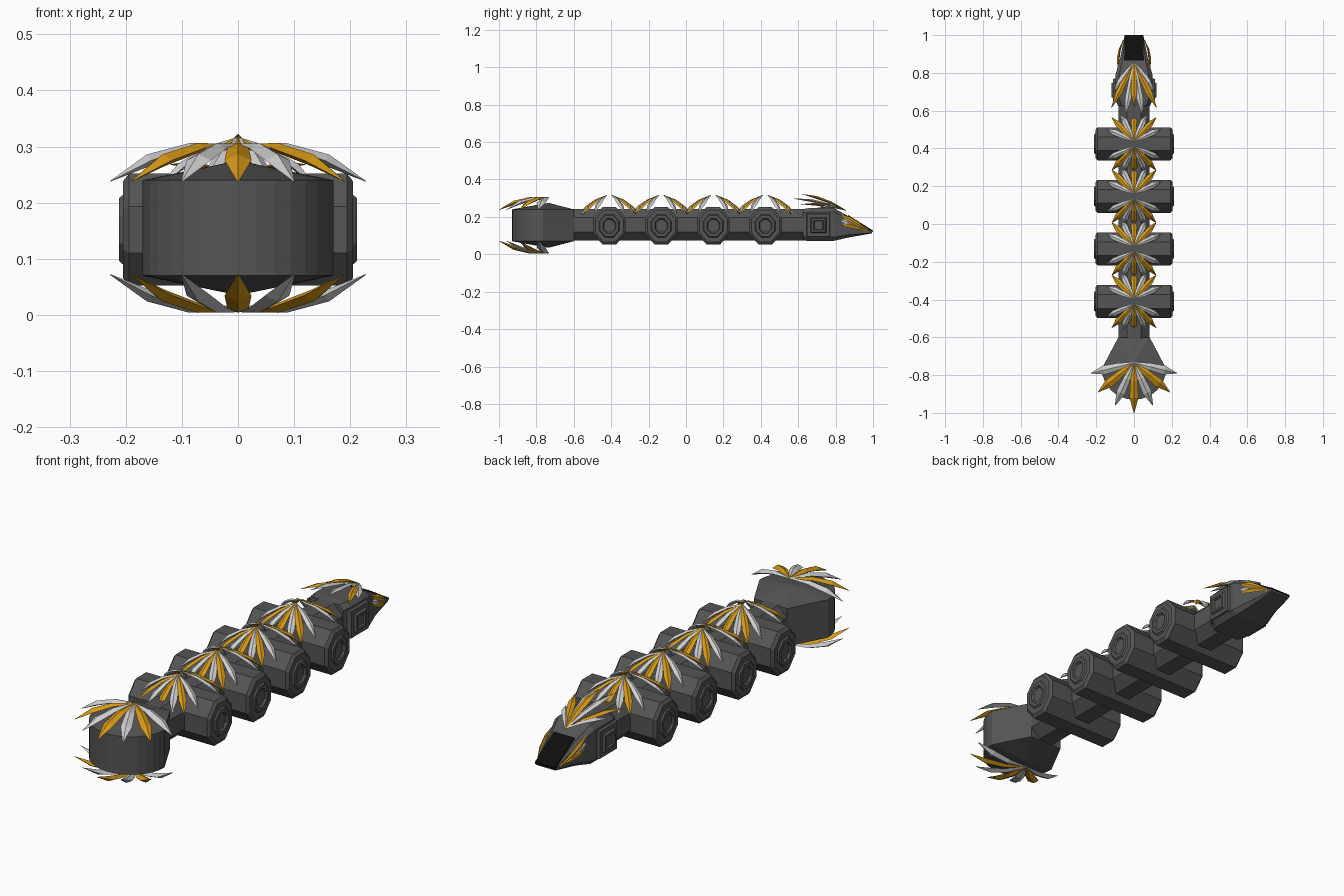
import bpy, bmesh, math
from mathutils import Vector

if "Cube" in bpy.data.objects:
    bpy.data.objects.remove(bpy.data.objects["Cube"])


def mat(name, c):
    m = bpy.data.materials.new(name)
    m.diffuse_color = (*c, 1)
    m.use_nodes = True
    m.node_tree.nodes["Principled BSDF"].inputs["Base Color"].default_value = m.diffuse_color
    return m


GREY = mat("dark grey hull", (0.09, 0.09, 0.09))
GOLD = mat("amber", (0.68, 0.32, 0.008))
PALE = mat("pale grey", (0.62, 0.62, 0.62))
BLACK = mat("black glass", (0.004, 0.004, 0.004))


def finish(name, bm, mats):
    bmesh.ops.recalc_face_normals(bm, faces=bm.faces)
    me = bpy.data.meshes.new(name)
    bm.to_mesh(me)
    bm.free()
    for m in mats:
        me.materials.append(m)
    ob = bpy.data.objects.new(name, me)
    bpy.context.collection.objects.link(ob)
    return ob


def loft(bm, rings, mi=0):
    """Skin closed rings of points and cap both ends."""
    vs = [[bm.verts.new(p) for p in r] for r in rings]
    n = len(vs[0])
    for a, b in zip(vs, vs[1:]):
        for i in range(n):
            bm.faces.new((a[i], a[(i + 1) % n], b[(i + 1) % n], b[i])).material_index = mi
    bm.faces.new(vs[0]).material_index = mi
    bm.faces.new(vs[-1]).material_index = mi


def section(y, hw, z0, z1, c):
    """Chamfered rectangle across the ship."""
    return [(-hw + c, y, z0), (hw - c, y, z0), (hw, y, z0 + c), (hw, y, z1 - c),
            (hw - c, y, z1), (-hw + c, y, z1), (-hw, y, z1 - c), (-hw, y, z0 + c)]


def petal(bm, root, tip, up, w, mi, bulge=0.02):
    """Curved, ridged blade from root to tip."""
    root, tip, up = Vector(root), Vector(tip), Vector(up).normalized()
    d = tip - root
    side = d.cross(up).normalized()
    nrm = side.cross(d).normalized()
    rings = []
    for t, k in ((0, 0.2), (0.35, 0.8), (0.68, 1), (1, 0.06)):
        p = root + d * t + nrm * (bulge * 4 * t * (1 - t))
        rings.append([p + side * w * k, p + nrm * w * 0.45 * k,
                      p - side * w * k, p - nrm * w * 0.45 * k])
    loft(bm, rings, mi)


def fan(name, root, tips, up, w, bulge=0.02):
    """Blades alternate amber and pale, mirrored on x."""
    bm = bmesh.new()
    for i, (x, y, z) in enumerate(tips):
        for s in ((1,) if x == 0 else (1, -1)):
            petal(bm, root, (s * x, y, z), up, w, i % 2, bulge)
    return finish(name, bm, [GOLD, PALE])


ZC = 0.155

# spine
bm = bmesh.new()
loft(bm, [section(y, 0.083, 0.073, 0.242, 0.045) for y in (-0.62, 0.66)])
finish("spine", bm, [GREY])

# rounded front block with tapered rear and shallow peaked ends
bm = bmesh.new()
outline = [(0.083, -0.6)]
for i in range(17):
    a = -math.pi * i / 16
    outline.append((0.17 * math.cos(a), -0.765 + 0.165 * math.sin(a)))
outline.append((-0.083, -0.6))
lo = [bm.verts.new((x, y, 0.07)) for x, y in outline]
hi = [bm.verts.new((x, y, 0.24)) for x, y in outline]
peak_lo = bm.verts.new((0, -0.735, 0.035))
peak_hi = bm.verts.new((0, -0.735, 0.275))
for i in range(len(outline)):
    j = (i + 1) % len(outline)
    bm.faces.new((lo[i], lo[j], hi[j], hi[i]))
    bm.faces.new((hi[i], hi[j], peak_hi))
    bm.faces.new((lo[j], lo[i], peak_lo))
finish("front_block", bm, [GREY])

# front fans, above and below
tips = [(0, -1.0), (0.1, -0.96), (0.19, -0.89), (0.228, -0.79)]
for name, s in (("front_fan_upper", 1), ("front_fan_lower", -1)):
    fan(name, (0, -0.735, ZC + s * 0.148), [(x, y, ZC + s * 0.083) for x, y in tips],
        (0, 0, s), 0.024)

# four cross drums with stepped end caps, each under two fans
PROFILE = [(0.194, 1.0), (0.205, 0.86), (0.205, 0.62), (0.212, 0.56),
           (0.212, 0.4), (0.203, 0.34)]
for n, yc in enumerate((-0.41, -0.132, 0.146, 0.424), 1):
    bm = bmesh.new()
    rings = []
    k = 1 / math.cos(math.pi / 8)
    for x, r in [(-x, r) for x, r in reversed(PROFILE)] + PROFILE:
        rings.append([(x, yc + 0.087 * k * r * math.cos(math.pi / 8 + i * math.pi / 4),
                       0.152 + 0.1 * k * r * math.sin(math.pi / 8 + i * math.pi / 4))
                      for i in range(8)])
    loft(bm, rings)
    finish(f"drum_{n}", bm, [GREY])
    for name, s in (("front", -1), ("back", 1)):
        shape = [(0, 0.165, 0.205), (0.066, 0.155, 0.207),
                 (0.118, 0.14, 0.21), (0.145, 0.08, 0.222)]
        fan(f"drum_fan_{name}_{n}", (0, yc + s * 0.014, 0.316),
            [(x, yc + s * y, z) for x, y, z in shape], (0, 0, 1), 0.016, 0.014)

# head
bm = bmesh.new()
loft(bm, [section(0.625, 0.085, 0.073, 0.242, 0.02),
          section(0.66, 0.098, 0.072, 0.247, 0.02),
          section(0.79, 0.098, 0.072, 0.247, 0.02),
          section(0.87, 0.075, 0.09, 0.203, 0.015),
          section(0.995, 0.05, 0.112, 0.124, 0.003)])
finish("head", bm, [GREY])

# stepped square ports on the head sides
for name, s in (("right", 1), ("left", -1)):
    bm = bmesh.new()
    rings = []
    for x, h in ((0.09, 0.065), (0.11, 0.06), (0.11, 0.042), (0.12, 0.036),
                 (0.12, 0.026), (0.112, 0.022)):
        rings.append([(s * x, 0.708 + a * h, ZC + b * h)
                      for a, b in ((-1, -1), (1, -1), (1, 1), (-1, 1))])
    loft(bm, rings)
    finish(f"head_port_{name}", bm, [GREY])

# visor plate
bm = bmesh.new()
loft(bm, [[(x, y, z + dz) for x, y, z in ((-0.052, 0.865, 0.206), (0.052, 0.865, 0.206),
                                         (0.05, 1.0, 0.122), (-0.05, 1.0, 0.122))]
          for dz in (-0.004, 0.005)])
finish("visor", bm, [BLACK])

# crest fan sweeping back from the head
fan("crest_fan", (0, 0.855, 0.235),
    [(0, 0.62, 0.322), (0.045, 0.575, 0.298), (0.12, 0.615, 0.268), (0.108, 0.7, 0.25)],
    (0, 0, 1), 0.017, 0.012)

# cheek blades along both sides of the nose
bm = bmesh.new()
for s in (1, -1):
    for i, (y, z) in enumerate(((0.82, 0.215), (0.805, 0.192), (0.825, 0.168))):
        petal(bm, (s * 0.056, 0.975, 0.126), (s * 0.083, y, z), (s, 0, 0.2),
              0.014, i % 2, 0.012)
finish("cheek_blades", bm, [GOLD, PALE])
